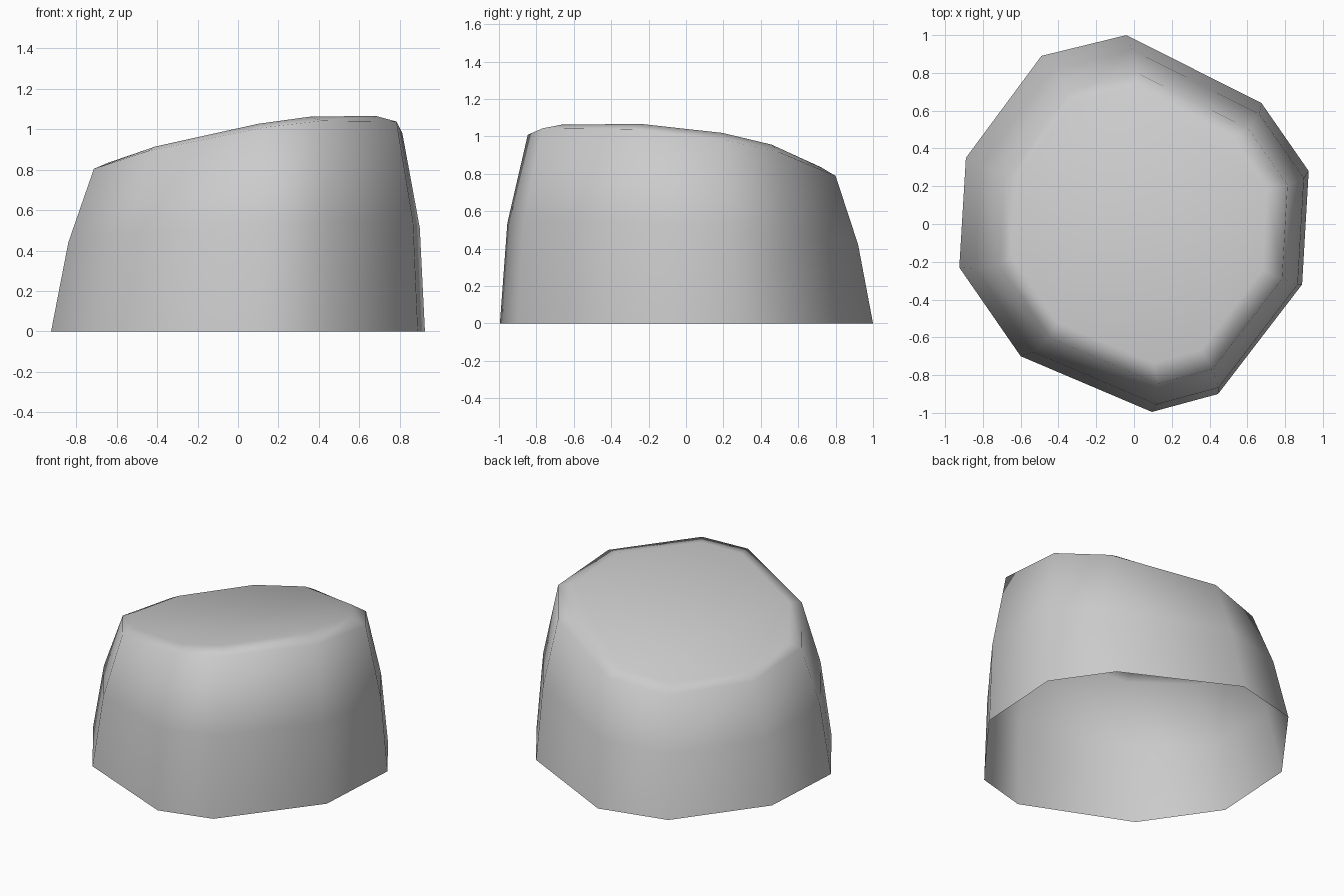
import bpy
import bmesh

cube = bpy.data.objects.get("Cube")
if cube:
    bpy.data.objects.remove(cube, do_unlink=True)

# Uneven ten-sided footprint
OUTLINE = [(-0.04, 1.0), (0.675, 0.64), (0.925, 0.28), (0.89, -0.32), (0.445, -0.90),
           (0.095, -0.995), (-0.60, -0.70), (-0.925, -0.23), (-0.89, 0.35), (-0.49, 0.89)]

# Each ring: scale, centre x, centre y, height, slope along x, slope along y
RINGS = [(1.0, 0.0, 0.0, 0.0, 0.0, 0.0),
         (0.94, 0.03, -0.02, 0.475, 0.057, -0.057),
         (0.825, 0.05, -0.025, 0.885, 0.15, -0.124),
         (0.73, 0.03, -0.01, 0.922, 0.17, -0.12)]

stone = bpy.data.materials.new("stone_grey")
stone.use_nodes = True
grey = (0.6, 0.6, 0.6, 1.0)
stone.diffuse_color = grey
stone.node_tree.nodes["Principled BSDF"].inputs["Base Color"].default_value = grey


def add_ring(bm, scale, cx, cy, height, slope_x, slope_y):
    ring = []
    for px, py in OUTLINE:
        x, y = cx + scale * px, cy + scale * py
        ring.append(bm.verts.new((x, y, height + slope_x * x + slope_y * y)))
    return ring


# Rock shell: stacked rings with a tilted cap, open underneath
bm = bmesh.new()
rings = [add_ring(bm, *r) for r in RINGS]
count = len(OUTLINE)
for low, high in zip(rings, rings[1:]):
    for i in range(count):
        j = (i + 1) % count
        bm.faces.new((low[j], low[i], high[i], high[j]))
bm.faces.new(rings[-1][::-1])
for face in bm.faces:
    face.smooth = True

mesh = bpy.data.meshes.new("rock")
bm.to_mesh(mesh)
bm.free()
mesh.materials.append(stone)
rock = bpy.data.objects.new("rock", mesh)
bpy.context.collection.objects.link(rock)
